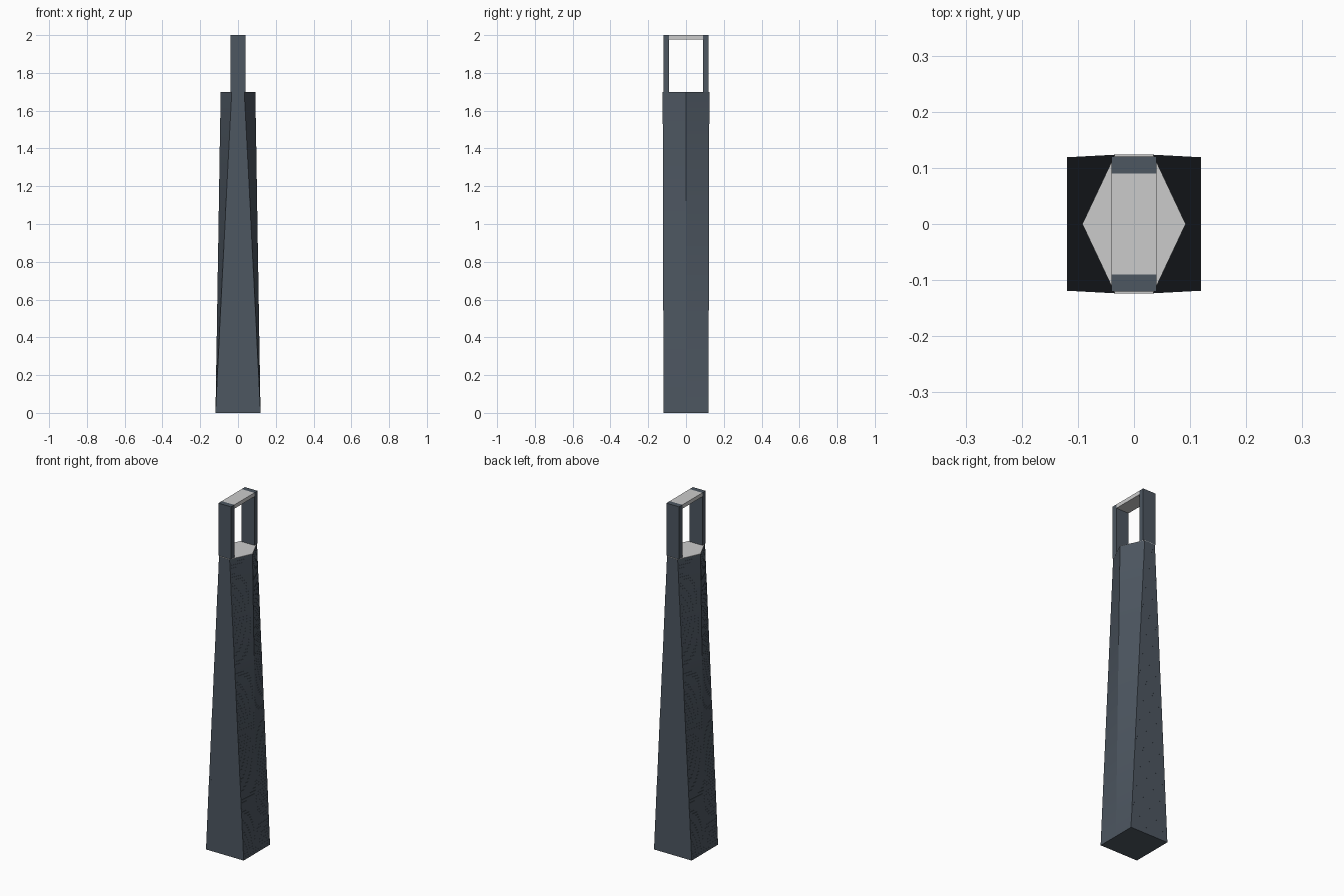
import bpy, bmesh

if "Cube" in bpy.data.objects:
    bpy.data.objects.remove(bpy.data.objects["Cube"])

BASE_Z, ROOF_Z, TOP_Z = 0.0, 1.698, 2.0
FLOORS = 100

glass = bpy.data.materials.new("blue_grey_glass")
glass.diffuse_color = (0.075, 0.095, 0.12, 1)
glass.use_nodes = True
glass.node_tree.nodes["Principled BSDF"].inputs["Base Color"].default_value = glass.diffuse_color


def section(t):
    """Hexagonal floor plan: a square at t=0, pointed on the x sides at t=1."""
    side = 0.119 + (0.092 - 0.119) * t
    cx = 0.119 + (0.034 - 0.119) * t
    cy = 0.119 + (0.1235 - 0.119) * t
    return [(side, 0), (cx, cy), (-cx, cy), (-side, 0), (-cx, -cy), (cx, -cy)]


def loft(name, rings, mat=None):
    """Closed skin through a list of (outline, z) rings."""
    bm = bmesh.new()
    loops = [[bm.verts.new((x, y, z)) for x, y in pts] for pts, z in rings]
    for a, b in zip(loops, loops[1:]):
        n = len(a)
        for i in range(n):
            j = (i + 1) % n
            bm.faces.new((a[i], a[j], b[j], b[i]))
    bm.faces.new(loops[0][::-1])
    bm.faces.new(loops[-1])
    mesh = bpy.data.meshes.new(name)
    bm.to_mesh(mesh)
    bm.free()
    ob = bpy.data.objects.new(name, mesh)
    bpy.context.collection.objects.link(ob)
    if mat:
        mesh.materials.append(mat)
    return ob


def box(name, x0, x1, y0, y1, z0, z1, mat=None):
    pts = [(x0, y0), (x1, y0), (x1, y1), (x0, y1)]
    return loft(name, [(pts, z0), (pts, z1)], mat)


# Tower shaft: finely stepped floors, each a straight-walled slice
rings = []
for k in range(FLOORS):
    pts = section(k / (FLOORS - 1))
    for f in (k, k + 1):
        rings.append((pts, BASE_Z + (ROOF_Z - BASE_Z) * f / FLOORS))
loft("tower_shaft", rings, glass)

# Light roof deck
loft("roof_deck", [(section(1), ROOF_Z), (section(1), 1.70)])

# Two uprights of the open crown
for side, s in (("front", -1), ("back", 1)):
    y0, y1 = sorted((s * 0.09, s * 0.12))
    box(side + "_upright", -0.04, 0.04, y0, y1, 1.70, TOP_Z, glass)

# Light beam bridging the uprights
box("crown_beam", -0.04, 0.04, -0.09, 0.09, 1.978, TOP_Z)
